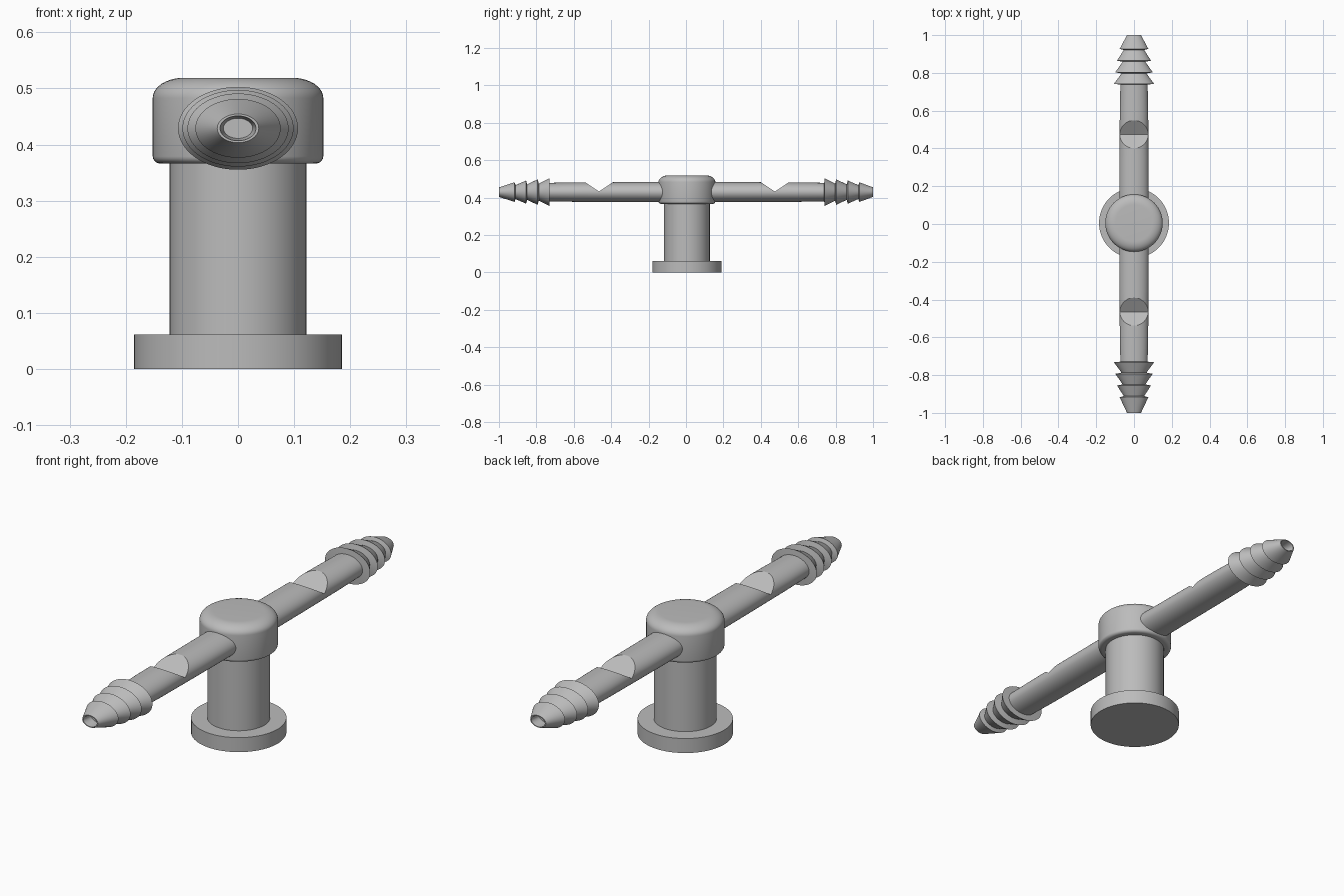
import bpy, bmesh, math

if "Cube" in bpy.data.objects:
    bpy.data.objects.remove(bpy.data.objects["Cube"])

SHIFT = 0.005      # post and arm details sit slightly towards the back
ARM_Z = 0.429
FLAT = 0.69        # arm section is a flattened ellipse

grey = bpy.data.materials.new("light grey")
grey.diffuse_color = (0.5, 0.5, 0.5, 1)
grey.use_nodes = True
grey.node_tree.nodes["Principled BSDF"].inputs["Base Color"].default_value = grey.diffuse_color


def make(name, bm):
    bmesh.ops.recalc_face_normals(bm, faces=bm.faces)
    me = bpy.data.meshes.new(name)
    bm.to_mesh(me)
    bm.free()
    me.materials.append(grey)
    ob = bpy.data.objects.new(name, me)
    bpy.context.collection.objects.link(ob)
    return ob


def smooth(ob):
    bpy.ops.object.select_all(action='DESELECT')
    ob.select_set(True)
    bpy.context.view_layer.objects.active = ob
    bpy.ops.object.shade_smooth_by_angle(angle=math.radians(30))


def lathe(name, profile, place, n=64):
    """Sweep (radius, height) points into closed rings; place maps to xyz."""
    bm = bmesh.new()
    rings = []
    for r, h in profile:
        rings.append([bm.verts.new(place(r * math.cos(2 * math.pi * i / n),
                                         r * math.sin(2 * math.pi * i / n), h))
                      for i in range(n)])
    for a, b in zip(rings, rings[1:]):
        for i in range(n):
            j = (i + 1) % n
            bm.faces.new((a[i], a[j], b[j], b[i]))
    bm.faces.new(rings[0])
    bm.faces.new(rings[-1])
    return make(name, bm)


def upright(x, y, h):
    return (x, y + SHIFT, h)


def lengthwise(x, z, h):
    return (x, h, ARM_Z + FLAT * z)


# Base disc and column
smooth(lathe("base", [(0.185, 0), (0.185, 0.062)], upright))
smooth(lathe("column", [(0.122, 0.05), (0.122, 0.38)], upright))

# Cap with a softly rounded top and a small rounding below
def corner(cr, cz, rr, rz, a0, a1, k):
    return [(cr + rr * math.cos(math.radians(a0 + (a1 - a0) * i / k)),
             cz + rz * math.sin(math.radians(a0 + (a1 - a0) * i / k))) for i in range(k + 1)]

cap = corner(0.137, 0.379, 0.015, 0.013, -90, 0, 5) + corner(0.097, 0.483, 0.055, 0.036, 0, 90, 10)
smooth(lathe("cap", cap, upright))

# Crossing arm: bored tip, four barbs, then the plain tube (radius, distance)
half = [(0.026, 0.955), (0.032, 1.0), (0.037, 1.0),
        (0.076, 0.922), (0.054, 0.916),
        (0.090, 0.860), (0.060, 0.854),
        (0.099, 0.798), (0.066, 0.792),
        (0.107, 0.736), (0.072, 0.734),
        (0.075, 0.60), (0.077, 0.35), (0.078, 0.10)]


def shifted(y):
    return y if abs(y) >= 0.95 else y + SHIFT


profile = [(r, shifted(-d)) for r, d in half] + [(r, shifted(d)) for r, d in reversed(half)]
arm = lathe("arm", profile, lengthwise)

# V notches cut into the top of the arm
for side in (-1, 1):
    c = side * 0.47 + SHIFT
    bm = bmesh.new()
    ends = []
    for x in (-0.2, 0.2):
        ends.append([bm.verts.new((x, c + dy, ARM_Z + 0.003 + dz))
                     for dy, dz in ((0, 0), (0.15, 0.1), (-0.15, 0.1))])
    a, b = ends
    bm.faces.new(a)
    bm.faces.new(b)
    for i in range(3):
        j = (i + 1) % 3
        bm.faces.new((a[i], a[j], b[j], b[i]))
    cutter = make("notch_cutter", bm)
    cutter.hide_render = True
    mod = arm.modifiers.new("notch", 'BOOLEAN')
    mod.operation = 'DIFFERENCE'
    mod.solver = 'EXACT'
    mod.object = cutter
    bpy.ops.object.select_all(action='DESELECT')
    arm.select_set(True)
    bpy.context.view_layer.objects.active = arm
    bpy.ops.object.modifier_apply(modifier=mod.name)
    bpy.data.objects.remove(cutter)
smooth(arm)
